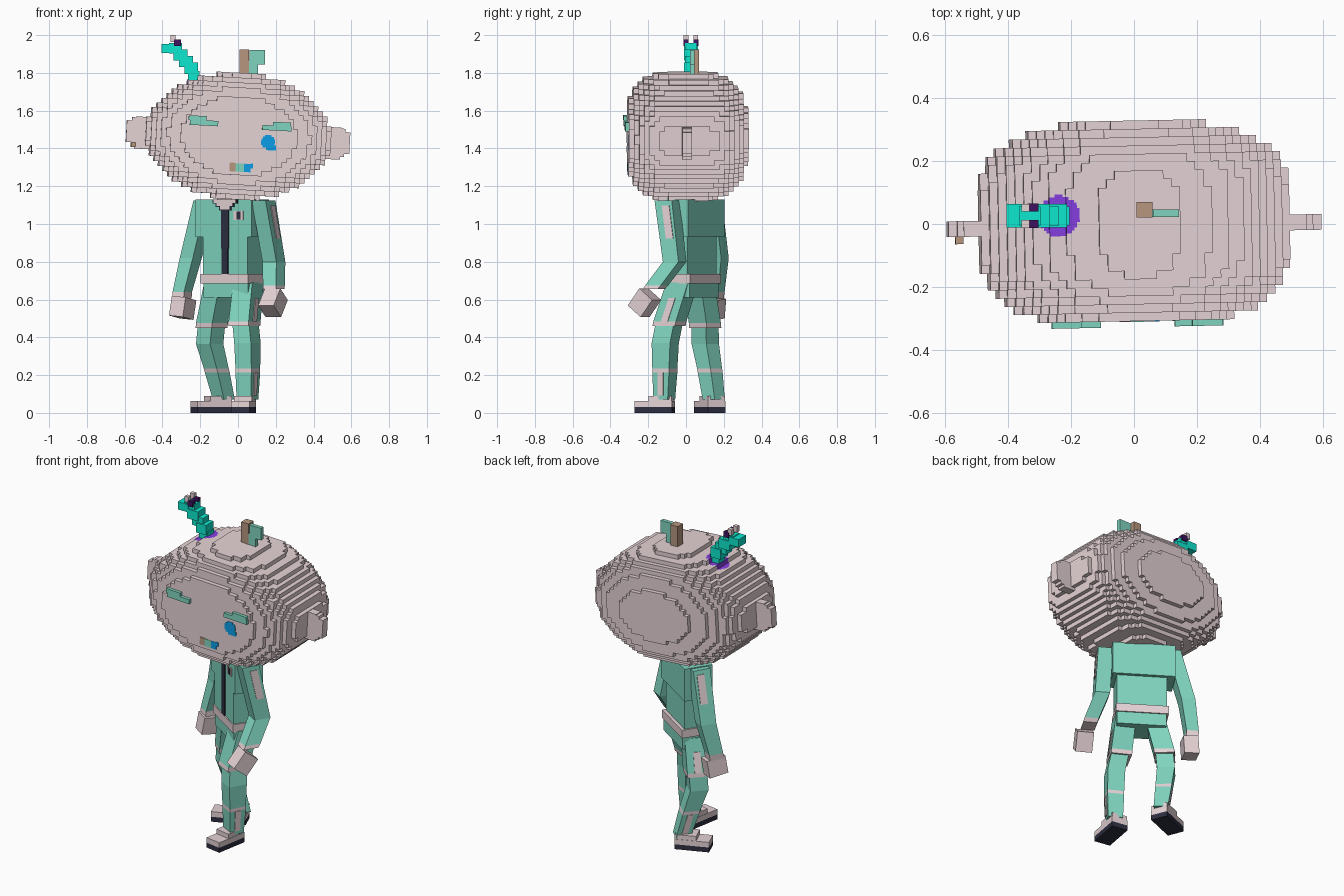
import bpy, bmesh, math
from mathutils import Matrix, Vector

if "Cube" in bpy.data.objects:
    bpy.data.objects.remove(bpy.data.objects["Cube"])


def colour(name, r, g, b):
    m = bpy.data.materials.new(name)
    lin = [((c / 255 + 0.055) / 1.055) ** 2.4 if c > 10 else c / 3295 for c in (r, g, b)]
    m.diffuse_color = (*lin, 1)
    m.use_nodes = True
    m.node_tree.nodes["Principled BSDF"].inputs["Base Color"].default_value = m.diffuse_color
    return m


PINK = colour("pale_pink", 230, 211, 214)
TEAL = colour("suit_teal", 128, 212, 191)
BRIGHT = colour("bright_teal", 14, 232, 208)
PURPLE = colour("purple", 134, 62, 224)
DEEP = colour("deep_purple", 62, 18, 96)
BLUE = colour("blue", 12, 160, 236)
BROWN = colour("brown", 182, 150, 127)
DARK = colour("dark_navy", 45, 46, 64)


def finish(bm, name, mats):
    bmesh.ops.recalc_face_normals(bm, faces=bm.faces)
    me = bpy.data.meshes.new(name)
    bm.to_mesh(me)
    bm.free()
    for m in mats:
        me.materials.append(m)
    ob = bpy.data.objects.new(name, me)
    bpy.context.collection.objects.link(ob)
    return ob


def box(name, mat, centre, size, frame=Matrix()):
    """Box in the coordinates of a frame."""
    bm = bmesh.new()
    bmesh.ops.create_cube(bm, size=1, matrix=frame @ Matrix.Translation(centre) @ Matrix.Diagonal((*size, 1)))
    return finish(bm, name, [mat])


def span(name, mat, x, y, z, frame=Matrix()):
    """Box given by its ranges."""
    return box(name, mat, [(a + b) / 2 for a, b in (x, y, z)], [b - a for a, b in (x, y, z)], frame)


def loft(name, yaw, rings, mats):
    """Limb through horizontal rectangles (x, y, z, width, depth), one material per segment."""
    bm = bmesh.new()
    rot = Matrix.Rotation(-math.radians(yaw), 3, 'Z')
    loops = []
    for x, y, z, w, d in rings:
        loops.append([bm.verts.new(Vector((x, y, z)) + rot @ Vector((w / 2 * sx, d / 2 * sy, 0)))
                      for sx, sy in ((-1, -1), (1, -1), (1, 1), (-1, 1))])
    used = list(dict.fromkeys(mats))
    bm.faces.new(loops[0]).material_index = used.index(mats[0])
    bm.faces.new(loops[-1]).material_index = used.index(mats[-1])
    for a, b, m in zip(loops, loops[1:], mats):
        for i in range(4):
            j = (i + 1) % 4
            bm.faces.new((a[i], a[j], b[j], b[i])).material_index = used.index(m)
    return finish(bm, name, used)


def side_stripe(name, yaw, a, b, t0, t1, side, width, back=0.0):
    """Thin strip on the outer side of a limb, between two fractions of one segment."""
    rot = Matrix.Rotation(-math.radians(yaw), 3, 'Z')
    pts = []
    for t in (t0, t1):
        x, y, z, w, d = Vector(a).lerp(Vector(b), t)
        p = Vector((x, y, z)) + rot @ Vector((side * w / 2, back, 0))
        pts.append((*p, 0.008, width))
    loft(name, yaw, pts, [PINK])


# Head: blocky ellipsoid with a flattened front and back
head = Matrix.Translation((0, 0.01, 1.465)) @ Matrix.Rotation(0.02, 4, 'Z') @ Matrix.Rotation(0.055, 4, 'Y')
SX, SY, SZ = 0.0258, 0.0265, 0.0258
NX, NY, NZ = 19, 12, 13


def filled(i, j, k):
    if not (-NX <= i < NX and -NY <= j < NY and -NZ <= k < NZ):
        return False
    x, y, z = (i + .5) * SX, (j + .5) * SY, (k + .5) * SZ
    depth = 0.342 if y < 0 else 0.322
    return (x / 0.489) ** 2 + (z / 0.333) ** 2 + (abs(y) / depth) ** 4.4 < 1


bm = bmesh.new()
verts = {}


def corner(p):
    if p not in verts:
        verts[p] = bm.verts.new(head @ Vector((p[0] * SX, p[1] * SY, p[2] * SZ)))
    return verts[p]


def from_root(f):
    c = f.calc_center_median()
    return math.hypot(c.x + 0.238, c.y - 0.025) if c.z > 1.6 else 9


for i in range(-NX, NX):
    for j in range(-NY, NY):
        for k in range(-NZ, NZ):
            if not filled(i, j, k):
                continue
            for ax in range(3):
                for s in (0, 1):
                    n = [i, j, k]
                    n[ax] += 2 * s - 1
                    if filled(*n):
                        continue
                    quad = []
                    for u, v in ((0, 0), (1, 0), (1, 1), (0, 1)):
                        p = [i, j, k]
                        p[ax] += s
                        p[(ax + 1) % 3] += u
                        p[(ax + 2) % 3] += v
                        quad.append(corner(tuple(p)))
                    bm.faces.new(quad if s else quad[::-1])
# purple round patch at the antenna root, on finer faces
near = {e for f in bm.faces if from_root(f) < 0.1 for e in f.edges}
bmesh.ops.subdivide_edges(bm, edges=list(near), cuts=2, use_grid_fill=True)
for f in bm.faces:
    if from_root(f) < 0.065:
        f.material_index = 1
finish(bm, "head", [PINK, PURPLE])

# Ears and earring
for s, n in ((-1, "right"), (1, "left")):
    box(n + "_ear_base", PINK, (s * 0.5, -0.015, -0.01), (0.09, 0.05, 0.17), head)
    box(n + "_ear_middle", PINK, (s * 0.535, -0.015, -0.005), (0.06, 0.05, 0.15), head)
    box(n + "_ear_tip", PINK, (s * 0.57, -0.015, -0.005), (0.045, 0.05, 0.115), head)
box("earring", BROWN, (-0.552, -0.05, -0.075), (0.026, 0.026, 0.026), head)

# Brows
box("right_brow_lower", TEAL, (-0.19, -0.324, 0.06), (0.15, 0.026, 0.028), head)
box("right_brow_upper", TEAL, (-0.225, -0.324, 0.084), (0.095, 0.026, 0.024), head)
box("left_brow_lower", TEAL, (0.197, -0.324, 0.053), (0.155, 0.026, 0.026), head)
box("left_brow_upper", TEAL, (0.222, -0.324, 0.075), (0.095, 0.026, 0.022), head)

# Eye mark and mouth as thin plates
F = (-0.3205, -0.314)
for n, (x0, x1, z0, z1) in enumerate(((0.118, 0.19, -0.04, -0.008), (0.125, 0.185, -0.008, 0.005), (0.136, 0.172, 0.005, 0.014),
                                      (0.126, 0.198, -0.053, -0.04), (0.145, 0.198, -0.066, -0.053))):
    span(f"eye_{n}", BLUE, (x0, x1), F, (z0, z1), head)
span("mouth_brown", BROWN, (-0.042, -0.01), F, (-0.188, -0.142), head)
span("mouth_teal", TEAL, (-0.01, 0.035), F, (-0.188, -0.144), head)
span("mouth_blue", BLUE, (0.035, 0.07), F, (-0.188, -0.144), head)
span("mouth_blue_corner", BLUE, (0.07, 0.082), F, (-0.168, -0.14), head)

# Stem and leaf
span("stem", BROWN, (0.008, 0.058), (0.02, 0.07), (1.78, 1.925))
span("leaf_lower", TEAL, (0.045, 0.105), (0.022, 0.046), (1.79, 1.865))
span("leaf_upper", TEAL, (0.062, 0.142), (0.022, 0.046), (1.845, 1.92))

# Antenna: climbing blocks with a forked tip
for n, (x, z, w, h) in enumerate(((-0.235, 1.765, 0.06, 0.09), (-0.247, 1.825, 0.07, 0.06),
                                  (-0.275, 1.86, 0.075, 0.058), (-0.305, 1.895, 0.075, 0.058),
                                  (-0.33, 1.93, 0.068, 0.055), (-0.37, 1.928, 0.07, 0.048))):
    box(f"antenna_block_{n}", BRIGHT, (x, 0.026, z), (w, 0.06 + 0.014 * (n % 2), h))
for n, y in enumerate((0.0, 0.052)):
    box(f"antenna_prong_{n}", DEEP, (-0.32, y, 1.96), (0.036, 0.026, 0.034))
    box(f"antenna_tip_{n}", PINK, (-0.344, y, 1.982), (0.026, 0.024, 0.036))

# Torso, turned to the side
YAW = 33
body = Matrix.Translation((-0.02, 0.03, 0)) @ Matrix.Rotation(-math.radians(YAW), 4, 'Z')
span("neck", PINK, (-0.07, 0.07), (-0.06, 0.06), (1.10, 1.17), body)
span("chest", TEAL, (-0.19, 0.165), (-0.085, 0.085), (0.93, 1.13), body)
span("waist", TEAL, (-0.143, 0.14), (-0.085, 0.065), (0.72, 0.93), body)
span("belt", PINK, (-0.152, 0.147), (-0.092, 0.085), (0.685, 0.735), body)
span("hips", TEAL, (-0.14, 0.14), (-0.083, 0.078), (0.61, 0.685), body)

# Zip, collar and badge
T = (-0.091, -0.084)
span("zip", DARK, (-0.025, 0.022), T, (0.87, 1.08), body)
span("zip_lower", DARK, (-0.022, 0.018), T, (0.735, 0.87), body)
for n, w in enumerate((0.07, 0.05, 0.03)):
    z = 1.13 - 0.018 * n
    span(f"collar_edge_{n}", DARK, (-w - 0.008, w + 0.008), T, (z - 0.022, z), body)
    span(f"collar_{n}", PINK, (-w, w), (-0.093, -0.084), (z - 0.018, z), body)
span("badge", PINK, (0.055, 0.115), T, (1.02, 1.07), body)
span("badge_dot", DARK, (0.075, 0.1), (-0.093, -0.085), (1.025, 1.065), body)

# Legs: thigh with hem, then shin with a band
legs = {
    "left": (28, 1, [(0.055, -0.02, 0.69, .115, .13), (0.035, -0.085, 0.485, .12, .135), (0.033, -0.09, 0.46, .12, .135)],
             [(0.04, -0.09, 0.47, .1, .11), (0.05, -0.11, 0.37, .1, .11), (0.052, -0.112, 0.235, .095, .1),
              (0.052, -0.112, 0.215, .095, .1), (0.05, -0.115, 0.07, .085, .085)]),
    "right": (42, -1, [(-0.10, 0.07, 0.67, .112, .125), (-0.138, 0.10, 0.475, .115, .125), (-0.14, 0.102, 0.45, .115, .125)],
              [(-0.14, 0.10, 0.47, .1, .105), (-0.15, 0.102, 0.365, .1, .105), (-0.115, 0.125, 0.235, .092, .095),
               (-0.11, 0.128, 0.215, .092, .095), (-0.075, 0.147, 0.07, .08, .085)])}
for n, (yaw, s, thigh, shin) in legs.items():
    loft(n + "_thigh", yaw, thigh, [TEAL, PINK])
    loft(n + "_shin", yaw, shin, [TEAL, TEAL, PINK, TEAL])
    side_stripe(n + "_thigh_stripe", yaw, thigh[0], thigh[1], 0.4, 1, s, 0.04)
    side_stripe(n + "_shin_stripe", yaw, shin[3], shin[4], 0, 0.85, s, 0.035)

# Shoes
for n, x, y, yaw in (("left", 0.03, -0.165, 10), ("right", -0.14, 0.125, 68)):
    foot = Matrix.Translation((x, y, 0)) @ Matrix.Rotation(-math.radians(yaw), 4, 'Z')
    span(n + "_sole", DARK, (-0.05, 0.05), (-0.1, 0.1), (0, 0.03), foot)
    span(n + "_shoe", PINK, (-0.05, 0.05), (-0.1, 0.1), (0.03, 0.062), foot)
    span(n + "_shoe_ankle", PINK, (-0.048, 0.048), (-0.025, 0.098), (0.062, 0.09), foot)

# Arms with cuffs
arms = {
    "left": (30, 1, [(0.135, -0.1, 1.125, .085, .105), (0.19, -0.06, 0.80, .085, .095),
                     (0.19, -0.155, 0.675, .08, .095), (0.188, -0.17, 0.655, .08, .09)],
             (0.185, -0.22, 0.583), (-38, 0), (0.095, 0.1, 0.115)),
    "right": (30, -1, [(-0.175, 0.125, 1.125, .08, .105), (-0.25, 0.165, 0.82, .08, .095),
                       (-0.295, 0.15, 0.64, .07, .085), (-0.297, 0.146, 0.605, .07, .085)],
              (-0.293, 0.138, 0.556), (-8, 5), (0.085, 0.115, 0.105))}
for n, (yaw, s, rings, hand, (pitch, roll), size) in arms.items():
    loft(n + "_arm", yaw, rings, [TEAL, TEAL, PINK])
    side_stripe(n + "_arm_stripe", yaw, rings[0], rings[1], 0.08, 0.62, s, 0.045, 0.012)
    m = (Matrix.Translation(hand) @ Matrix.Rotation(-math.radians(yaw), 4, 'Z')
         @ Matrix.Rotation(math.radians(pitch), 4, 'X') @ Matrix.Rotation(math.radians(roll), 4, 'Y'))
    box(n + "_hand", PINK, (0, 0, 0), size, m)
